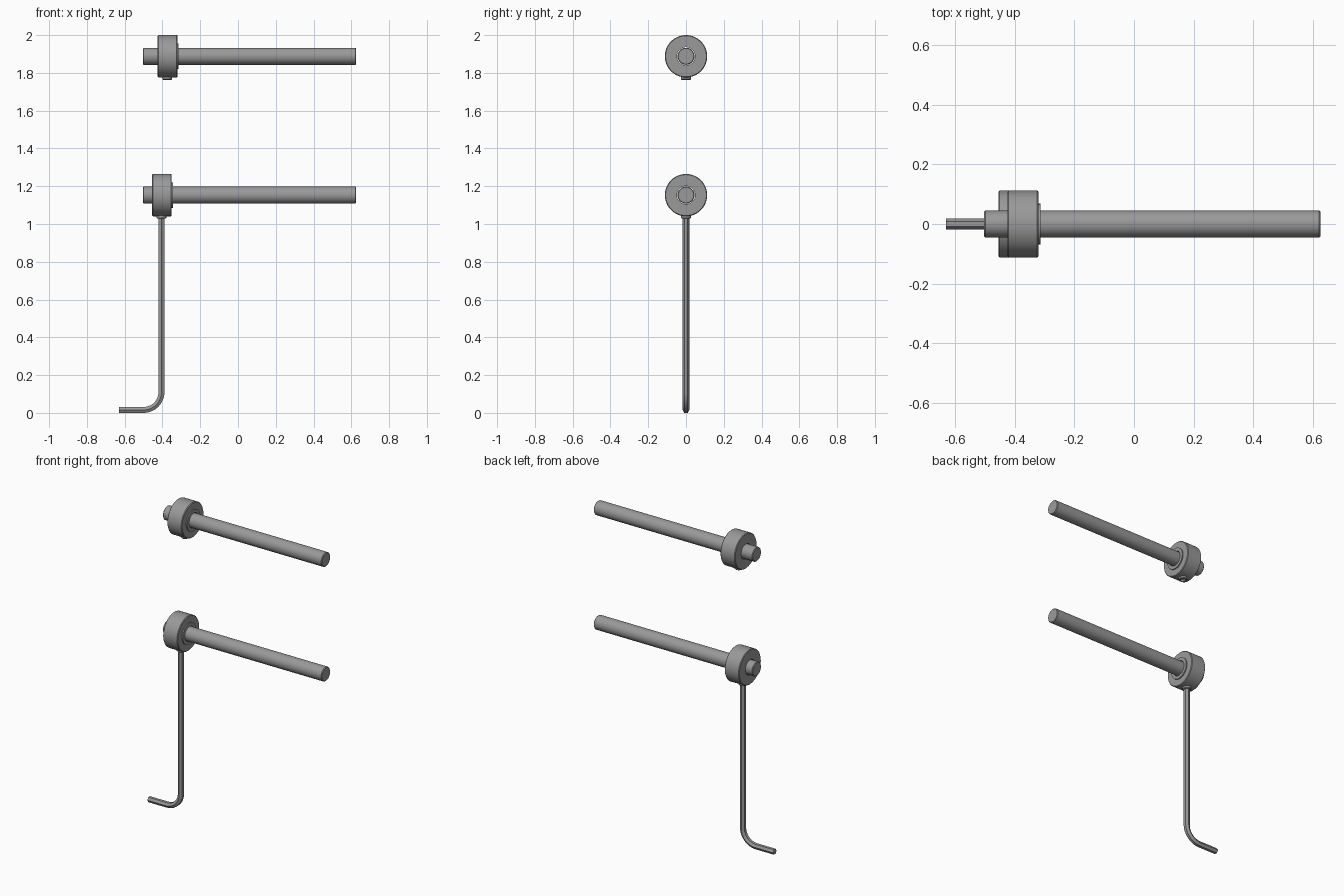
import bpy, bmesh, math
from mathutils import Vector

if "Cube" in bpy.data.objects:
    bpy.data.objects.remove(bpy.data.objects["Cube"])

steel = bpy.data.materials.new("steel_grey")
steel.diffuse_color = (0.32, 0.32, 0.32, 1)
steel.use_nodes = True
steel.node_tree.nodes["Principled BSDF"].inputs["Base Color"].default_value = steel.diffuse_color


def finish(name, bm):
    bmesh.ops.recalc_face_normals(bm, faces=bm.faces)
    me = bpy.data.meshes.new(name)
    bm.to_mesh(me)
    bm.free()
    me.materials.append(steel)
    ob = bpy.data.objects.new(name, me)
    bpy.context.collection.objects.link(ob)
    bpy.context.view_layer.objects.active = ob
    ob.select_set(True)
    bpy.ops.object.shade_smooth_by_angle(angle=math.radians(30))
    ob.select_set(False)
    return ob


def lathe(name, profile, loc, axis="X", closed=False, n=64):
    """Revolve (position along axis, radius) points; cap the ends unless closed."""
    bm = bmesh.new()
    rings = []
    for a, r in profile:
        ring = []
        for i in range(n):
            t = 2 * math.pi * i / n
            c, s = r * math.cos(t), r * math.sin(t)
            p = (a, c, s) if axis == "X" else (c, s, a)
            ring.append(bm.verts.new(Vector(loc) + Vector(p)))
        rings.append(ring)
    pairs = list(zip(rings, rings[1:]))
    if closed:
        pairs.append((rings[-1], rings[0]))
    else:
        bm.faces.new(rings[0])
        bm.faces.new(rings[-1])
    for a, b in pairs:
        for i in range(n):
            j = (i + 1) % n
            bm.faces.new((a[i], a[j], b[j], b[i]))
    return finish(name, bm)


def hexagon(r):
    return [(r * math.cos(k * math.pi / 3), r * math.sin(k * math.pi / 3)) for k in range(6)]


def set_screw(name, x, top, bottom):
    """Small screw with a hexagonal socket open at the bottom."""
    bm = bmesh.new()
    n, r = 24, 0.026

    def ring(pts, z):
        return [bm.verts.new((x + px, py, z)) for py, px in pts]

    def circle(rad):
        return [(rad * math.cos(2 * math.pi * i / n), rad * math.sin(2 * math.pi * i / n)) for i in range(n)]

    up, side, low = ring(circle(r), top), ring(circle(r), bottom + 0.004), ring(circle(r - 0.004), bottom)
    mouth, deep = ring(hexagon(0.0183), bottom), ring(hexagon(0.0183), bottom + 0.025)
    bm.faces.new(up)
    bm.faces.new(deep)
    for a, b in ((up, side), (side, low), (mouth, deep)):
        m = len(a)
        for i in range(m):
            bm.faces.new((a[i], a[(i + 1) % m], b[(i + 1) % m], b[i]))
    # flat rim between the round edge and the socket
    for k in range(6):
        arc = [low[(k * 4 + i) % n] for i in range(5)]
        bm.faces.new(arc + [mouth[(k + 1) % 6], mouth[k]])
    finish(name, bm)


# Rod, collar with raised hub, and set screw, twice
R, B, C = 0.112, 0.048, 0.004
for label, z, x in (("upper", 1.888, -0.425), ("lower", 1.153, -0.455)):
    lathe(label + "_rod", [(-0.503, 0.041), (-0.499, 0.045), (0.621, 0.045), (0.625, 0.041)], (0, 0, z))
    lathe(label + "_collar",
          [(0, B), (0, R - C), (C, R), (0.104 - C, R), (0.104, R - C),
           (0.104, 0.068), (0.111, 0.068), (0.111, B)], (x, 0, z), closed=True)
    set_screw(label + "_set_screw", x + 0.05, z - 0.06, z - 0.125)

# Hex key: hexagon swept along a bent path
kx, kz, bend = -0.405, 0.0157, 0.095
stations = [(Vector((kx, 0, 1.05)), 0.0)]
for i in range(13):
    t = math.pi / 2 * i / 12
    stations.append((Vector((kx - bend + bend * math.cos(t), 0, kz + bend - bend * math.sin(t))), t))
stations.append((Vector((-0.63, 0, kz)), math.pi / 2))
bm = bmesh.new()
rings = []
for p, t in stations:
    out = Vector((math.cos(t), 0, -math.sin(t)))
    rings.append([bm.verts.new(p + Vector((0, v, 0)) + out * u) for v, u in hexagon(0.0181)])
bm.faces.new(rings[0])
bm.faces.new(rings[-1])
for a, b in zip(rings, rings[1:]):
    for i in range(6):
        bm.faces.new((a[i], a[(i + 1) % 6], b[(i + 1) % 6], b[i]))
finish("hex_key", bm)
